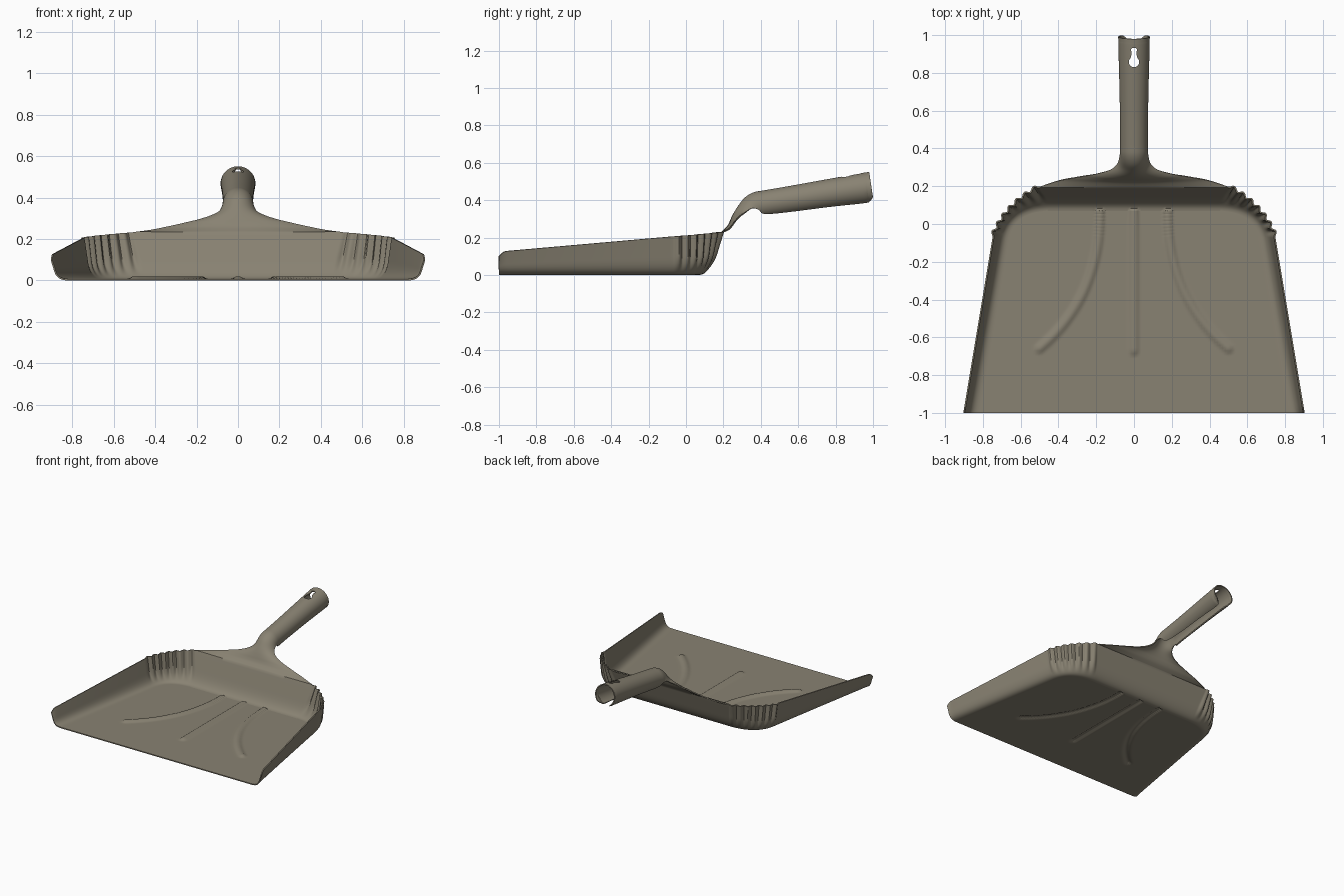
import bpy
import bmesh
import math
from mathutils import Vector

if "Cube" in bpy.data.objects:
    bpy.data.objects.remove(bpy.data.objects["Cube"])

COLS = 120          # columns across the floor, back panel and handle
SIDE_ROWS = 64      # rows along each straight side
FLUTES = 7          # flutes in each rear corner
CORNER_ROWS = FLUTES * 8
SHEET = 0.008       # sheet thickness


def bezier(a, b, c, t):
    return a * (1 - t) ** 2 + b * 2 * t * (1 - t) + c * t * t


def smooth(t):
    t = max(0.0, min(1.0, t))
    return t * t * (3 - 2 * t)


def catmull(p, i, t):
    a, b, c, d = (p[max(0, min(len(p) - 1, i + k))] for k in (-1, 0, 1, 2))
    return [0.5 * (2 * q + (r - o) * t + (2 * o - 5 * q + 4 * r - s) * t * t
                   + (3 * q - o - 3 * r + s) * t ** 3) for o, q, r, s in zip(a, b, c, d)]


# Each outline: front corner, start of rear corner, corner control, end of corner
floor_line = [Vector(p) for p in ((.82, -1, 0), (.665, -.07, 0), (.635, .07, 0), (.44, .07, 0))]
knee_line = [Vector(p) for p in ((.87, -1, 0), (.715, -.07, 0), (.675, .115, 0), (.45, .115, 0))]
rim_line = [Vector(p) for p in ((.9, -1, .12), (.745, -.07, .202), (.68, .1, .215), (.5, .195, .228))]


def outline(line, k):
    if k <= SIDE_ROWS:
        t = k / SIDE_ROWS
        return line[0].lerp(line[1], t ** 1.15)
    return bezier(*line[1:], (k - SIDE_ROWS) / CORNER_ROWS)


def wall_profile(k):
    """Points from floor edge up to rim: rounded foot, then a straight wall."""
    foot, knee, rim = (outline(line, k) for line in (floor_line, knee_line, rim_line))
    rim.z -= 0.025 * max(0, 1 - (rim.y + 1) / 0.04) ** 2
    rise = knee.lerp(rim, 0.4)
    pts = [bezier(foot, knee, rise, i / 7) for i in range(8)]
    pts += [rise.lerp(rim, i / 8) for i in range(1, 9)]
    s = max(0, k - SIDE_ROWS) / CORNER_ROWS
    bump = 0.018 * math.sin(math.pi * FLUTES * s) ** 2
    out = (rim - Vector((.4, -.2, rim.z))).normalized()
    return [p + out * bump * smooth((i - 3) / 5) for i, p in enumerate(pts)]


# Floor ribs: one straight, two curved
curve = [bezier(Vector((.18, .1)), Vector((.165, -.38)), Vector((.5, -.66)), i / 50)
         for i in range(51)]


def rib_height(x, y):
    middle = math.hypot(x, max(0, -.67 - y))
    p = Vector((abs(x), y))
    side = min((p - q).length for q in curve) if -.72 < y and p.x < .55 else 1
    return 0.012 * smooth(1.25 - min(middle, side) / 0.024)


bm = bmesh.new()


def skin(rows):
    for a, b in zip(rows, rows[1:]):
        for j in range(len(a) - 1):
            bm.faces.new((a[j], a[j + 1], b[j + 1], b[j]))


us = [2 * j / COLS - 1 for j in range(COLS + 1)]
profiles = [wall_profile(k) for k in range(SIDE_ROWS + CORNER_ROWS + 1)]

# Floor
floor = []
for prof in profiles:
    e = prof[0]
    floor.append([bm.verts.new((u * e.x, e.y, rib_height(u * e.x, e.y) * smooth((1 - abs(u)) * 20)))
                  for u in us])
skin(floor)

# Side walls with fluted corners
walls = {}
for sign, col in ((-1, 0), (1, COLS)):
    walls[sign] = [[row[col]] + [bm.verts.new((sign * p.x, p.y, p.z)) for p in prof[1:]]
                   for row, prof in zip(floor, profiles)]
    skin(walls[sign])

# Back panel between the corners
panel = [floor[-1]]
for i, e in enumerate(profiles[-1][1:], 1):
    inner = [bm.verts.new((u * e.x, e.y, e.z)) for u in us[1:-1]]
    panel.append([walls[-1][-1][i]] + inner + [walls[1][-1][i]])

# Neck and handle sections: crest y, crest z, half width, wrap angle
stations = [
    (.195, .228, .5, .5), (.219, .25, .4, 4), (.232, .27, .3, 7), (.243, .295, .2, 14),
    (.258, .325, .125, 30), (.28, .36, .085, 60), (.315, .405, .072, 90),
    (.36, .433, .07, 115), (.42, .445, .069, 140), (.55, .467, .07, 150),
    (.75, .503, .074, 155), (.93, .535, .079, 160), (.96, .54, .079, 150), (.98, .543, .08, 130)]
path = [catmull(stations, i, t / 5) for i in range(len(stations) - 1) for t in range(5)]
path.append(stations[-1])
for i in range(1, len(path)):
    y, z, w, deg = path[i]
    before, after = path[i - 1], path[min(i + 1, len(path) - 1)]
    tan = Vector((after[0] - before[0], after[1] - before[1])).normalized()
    ang = math.radians(deg)
    rad = w / math.sin(min(ang, math.pi / 2))
    row = []
    for u in us:
        drop = rad * (1 - math.cos(u * ang))
        row.append(bm.verts.new((rad * math.sin(u * ang), y + tan.y * drop, z - tan.x * drop)))
    panel.append(row)
skin(panel)

bmesh.ops.recalc_face_normals(bm, faces=bm.faces)
bmesh.ops.translate(bm, verts=bm.verts, vec=(0, 0, SHEET / 2))
mesh = bpy.data.meshes.new("dustpan_body")
bm.to_mesh(mesh)
bm.free()
body = bpy.data.objects.new("dustpan_body", mesh)
bpy.context.collection.objects.link(body)

# Plastic colour
mat = bpy.data.materials.new("grey_brown_plastic")
mat.use_nodes = True
colour = (.25, .225, .17, 1)
mat.diffuse_color = colour
bsdf = next(n for n in mat.node_tree.nodes if n.type == "BSDF_PRINCIPLED")
bsdf.inputs["Base Color"].default_value = colour
bsdf.inputs["Roughness"].default_value = 0.6
mesh.materials.append(mat)

# Keyhole cutter for the hanging hole
cut = bmesh.new()
ring = [(.028 * math.sin(a), .858 - .028 * math.cos(a))
        for a in (math.radians(-140 + 20 * i) for i in range(15))]
ring += [(.012, .9), (.016, .925), (.008, .932), (-.008, .932), (-.016, .925), (-.012, .9)]
face = cut.faces.new([cut.verts.new((x, y, .47)) for x, y in ring])
ext = bmesh.ops.extrude_face_region(cut, geom=[face])
bmesh.ops.translate(cut, vec=(0, 0, .15),
                    verts=[g for g in ext["geom"] if isinstance(g, bmesh.types.BMVert)])
bmesh.ops.recalc_face_normals(cut, faces=cut.faces)
cut_mesh = bpy.data.meshes.new("hanging_hole_cutter")
cut.to_mesh(cut_mesh)
cut.free()
cutter = bpy.data.objects.new("hanging_hole_cutter", cut_mesh)
bpy.context.collection.objects.link(cutter)
cutter.hide_render = True

# Sheet thickness, hole, shading
solid = body.modifiers.new("thickness", "SOLIDIFY")
solid.thickness = SHEET
solid.offset = 0
hole = body.modifiers.new("hanging_hole", "BOOLEAN")
hole.operation = "DIFFERENCE"
hole.solver = "EXACT"
hole.object = cutter
bpy.ops.object.select_all(action="DESELECT")
body.select_set(True)
bpy.context.view_layer.objects.active = body
for name in ("thickness", "hanging_hole"):
    bpy.ops.object.modifier_apply(modifier=name)
bpy.data.objects.remove(cutter)
bpy.ops.object.shade_smooth_by_angle(angle=math.radians(40))
